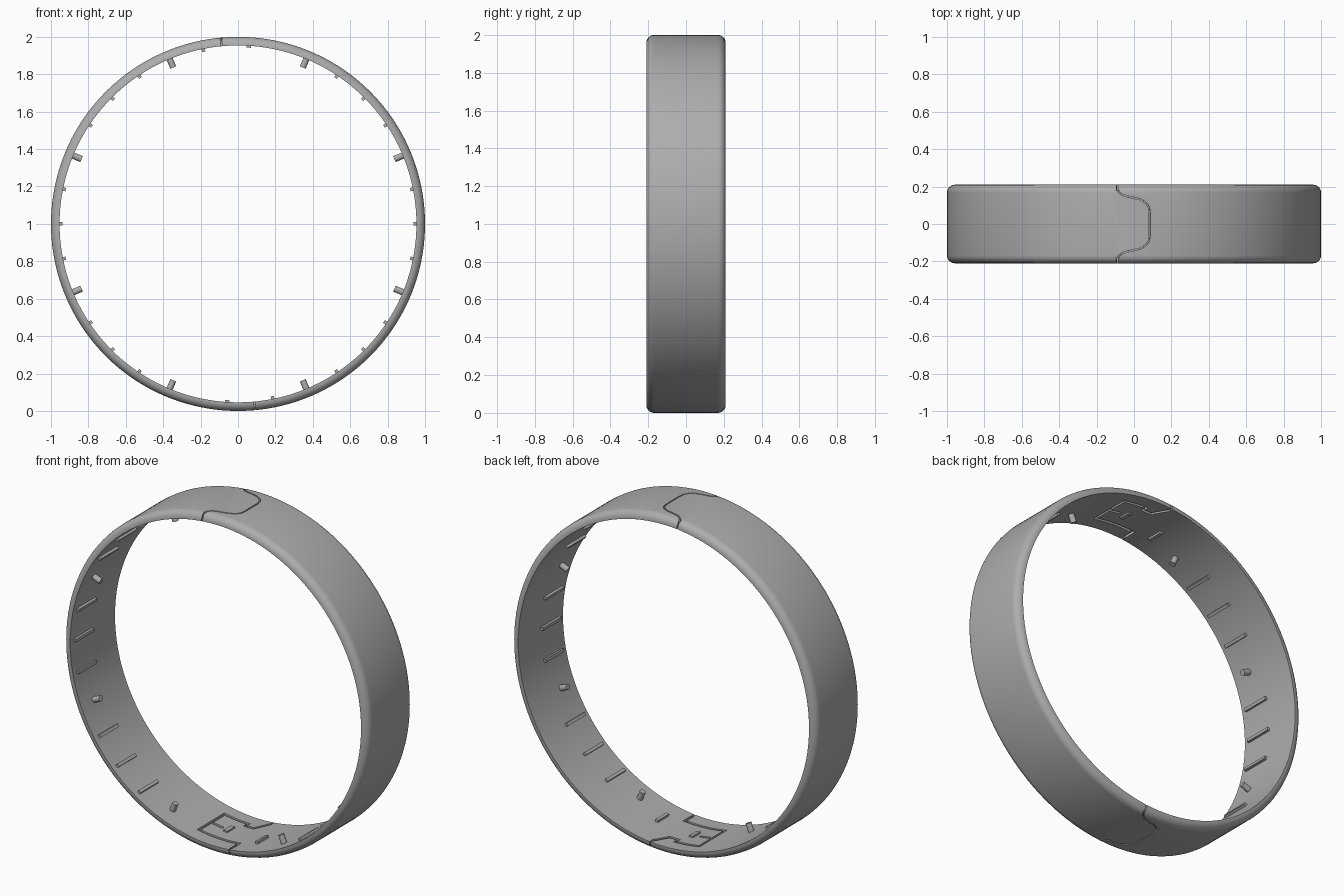
import bpy, bmesh, math
from mathutils import Vector, Matrix

if "Cube" in bpy.data.objects:
    bpy.data.objects.remove(bpy.data.objects["Cube"])

INNER, OUTER, HALF, FILLET = 0.954, 1.0, 0.21, 0.042
AXIS = Vector((0, 0, 1))

grey = bpy.data.materials.new("plain_grey")
grey.use_nodes = True
colour = (0.42, 0.42, 0.42, 1)
grey.diffuse_color = colour
grey.node_tree.nodes["Principled BSDF"].inputs["Base Color"].default_value = colour


def finish(bm, name):
    bmesh.ops.recalc_face_normals(bm, faces=bm.faces)
    mesh = bpy.data.meshes.new(name)
    bm.to_mesh(mesh)
    bm.free()
    mesh.materials.append(grey)
    obj = bpy.data.objects.new(name, mesh)
    bpy.context.collection.objects.link(obj)
    return obj


def smooth(obj):
    bpy.ops.object.select_all(action="DESELECT")
    obj.select_set(True)
    bpy.context.view_layer.objects.active = obj
    bpy.ops.object.shade_smooth_by_angle(angle=math.radians(35))


def wrap(x, y, r, turn=0.0):
    """Wrap flat x, y onto the band at radius r, starting from the top."""
    a = math.pi / 2 - x + turn
    return Vector((r * math.cos(a), y, 1 + r * math.sin(a)))


# Band: rounded outer shoulders, flat inner wall, spun about the y axis
def make_band():
    bm = bmesh.new()
    section = [(-HALF, INNER)]
    for side in (-1, 1):
        for i in range(7):
            a = math.pi / 2 * (i if side < 0 else 6 - i) / 6
            section.append((side * (HALF - FILLET + FILLET * math.cos(a)),
                            OUTER - FILLET + FILLET * math.sin(a)))
    section.append((HALF, INNER))
    verts = [bm.verts.new((0, y, 1 + r)) for y, r in section]
    edges = [bm.edges.new((v, verts[(i + 1) % len(verts)])) for i, v in enumerate(verts)]
    bmesh.ops.spin(bm, geom=verts + edges, cent=AXIS, axis=(0, 1, 0),
                   angle=math.tau, steps=160, use_merge=True)
    bmesh.ops.remove_doubles(bm, verts=bm.verts, dist=1e-5)
    return finish(bm, "band")


# Groove cutter: a mitred ribbon along a flat path, wrapped around the band
def groove(band, path, width, r0, r1, turn):
    pts = [Vector(path[0])]
    for p, q in zip(path, path[1:]):
        p, q = Vector(p), Vector(q)
        n = max(1, math.ceil((q - p).length / 0.04))
        pts += [p.lerp(q, (i + 1) / n) for i in range(n)]
    bm = bmesh.new()
    rings = []
    for i, p in enumerate(pts):
        a = (p - pts[i - 1]).normalized() if i else None
        b = (pts[i + 1] - p).normalized() if i < len(pts) - 1 else None
        a, b = a or b, b or a
        t = (a + b).normalized()
        off = Vector((-t.y, t.x)) * (width / 2 / max(0.4, t.dot(a)))
        rings.append([bm.verts.new(wrap(*(p + s * off), r, turn))
                      for s, r in ((1, r0), (-1, r0), (-1, r1), (1, r1))])
    for m, n in zip(rings, rings[1:]):
        for k in range(4):
            j = (k + 1) % 4
            bm.faces.new((m[k], m[j], n[j], n[k]))
    bm.faces.new(rings[0])
    bm.faces.new(rings[-1][::-1])
    cutter = finish(bm, "groove_cutter")
    cutter.hide_render = True
    mod = band.modifiers.new("groove", "BOOLEAN")
    mod.operation, mod.solver, mod.object = "DIFFERENCE", "EXACT", cutter
    bpy.context.view_layer.objects.active = band
    bpy.ops.object.modifier_apply(modifier=mod.name)
    bpy.data.objects.remove(cutter)


# Rib: small block standing on the inner wall
def rib(angle, y, length, name, thick=0.018, height=0.015):
    bm = bmesh.new()
    bmesh.ops.create_cube(bm, size=1, matrix=Matrix.Diagonal((height + 0.01, length, thick, 1)))
    bmesh.ops.translate(bm, verts=bm.verts, vec=(INNER + 0.005 - height / 2, y, 0))
    bmesh.ops.rotate(bm, verts=bm.verts, matrix=Matrix.Rotation(-angle, 3, "Y"))
    bmesh.ops.translate(bm, verts=bm.verts, vec=AXIS)
    return finish(bm, name)


# Pin: short round peg pointing to the centre
def pin(angle, name):
    bm = bmesh.new()
    bmesh.ops.create_cone(bm, cap_ends=True, segments=20, radius1=0.017, radius2=0.017,
                          depth=0.06, matrix=Matrix.Rotation(math.pi / 2, 4, "Y"))
    bmesh.ops.translate(bm, verts=bm.verts, vec=(0.935, -0.09, 0))
    bmesh.ops.rotate(bm, verts=bm.verts, matrix=Matrix.Rotation(-angle, 3, "Y"))
    bmesh.ops.translate(bm, verts=bm.verts, vec=AXIS)
    smooth(finish(bm, name))


band = make_band()

# Outer tongue seam and inner clip outline, repeated half a turn apart
half_tongue = [(-0.092, -0.25), (-0.092, -0.195), (-0.08, -0.17), (-0.055, -0.152),
               (0.03, -0.133), (0.062, -0.115), (0.08, -0.09), (0.084, -0.06)]
tongue = half_tongue + [(x, -y) for x, y in reversed(half_tongue)]
clip = [(-0.092, -0.19), (-0.092, -0.115), (0.185, -0.115), (0.185, 0.125),
        (0.02, 0.125), (0.02, 0.095), (-0.04, 0.095), (-0.092, 0.19)]
prong = [(0.19, 0.0), (0.1, 0.0)]
for turn in (0, math.pi):
    groove(band, tongue, 0.007, 0.982, 1.03, turn)
    groove(band, clip, 0.016, 0.93, 0.97, turn)
    groove(band, prong, 0.016, 0.93, 0.97, turn)
    for s in (-1, 1):
        groove(band, [(-0.092, s * 0.25), (-0.092, s * 0.18)], 0.007, 0.92, 1.03, turn)
smooth(band)

# Pins and ribs at sixteenths of a half turn
step = math.pi / 16
for k in range(32):
    angle = k * step
    if k % 4 == 2:
        pin(angle, f"pin_{k}")
    elif k in (9, 25):
        rib(angle, -0.04, 0.1, f"short_rib_{k}")
    elif k not in (7, 8, 23, 24):
        rib(angle, -0.09, 0.17, f"rib_{k}")

# Clip catches beside the seams
for k, turn in enumerate((0, math.pi)):
    rib(math.radians(86.5) + turn, 0.0, 0.07, f"clip_catch_{k}", thick=0.025, height=0.01)
